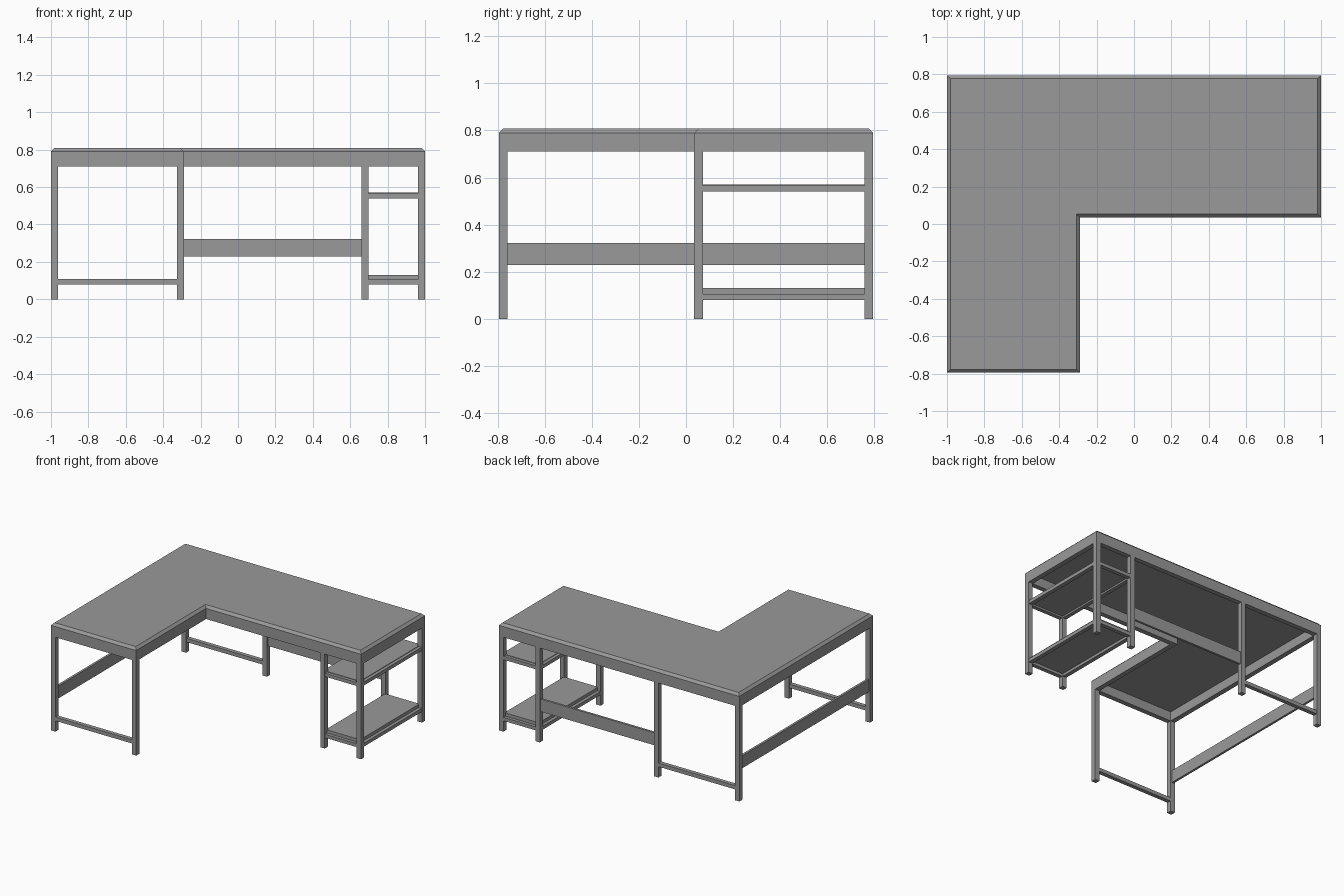
import bpy
import bmesh

cube = bpy.data.objects.get("Cube")
if cube:
    bpy.data.objects.remove(cube, do_unlink=True)

# Single flat grey
grey = bpy.data.materials.new("grey")
grey.use_nodes = True
COLOR = (0.32, 0.32, 0.32, 1)
grey.diffuse_color = COLOR
grey.node_tree.nodes["Principled BSDF"].inputs["Base Color"].default_value = COLOR

X, Y = 1.0, 0.795          # outer half sizes
XI, YI = -0.29, 0.035      # inner corner of the L
LEG = 0.037
APRON_Z, EDGE_Z, TOP_Z = 0.71, 0.79, 0.808


def finish(name, bm):
    bmesh.ops.recalc_face_normals(bm, faces=bm.faces)
    mesh = bpy.data.meshes.new(name)
    bm.to_mesh(mesh)
    bm.free()
    mesh.materials.append(grey)
    obj = bpy.data.objects.new(name, mesh)
    bpy.context.collection.objects.link(obj)
    return obj


def box(name, x0, x1, y0, y1, z0, z1):
    bm = bmesh.new()
    bmesh.ops.create_cube(bm, size=1)
    for v in bm.verts:
        v.co.x = x1 if v.co.x > 0 else x0
        v.co.y = y1 if v.co.y > 0 else y0
        v.co.z = z1 if v.co.z > 0 else z0
    return finish(name, bm)


def outline(d, z):
    """L-shaped outline pulled inward by d."""
    return [(-X + d, -Y + d, z), (XI - d, -Y + d, z), (XI - d, YI + d, z),
            (X - d, YI + d, z), (X - d, Y - d, z), (-X + d, Y - d, z)]


def bridge(bm, a, b):
    for i in range(len(a)):
        j = (i + 1) % len(a)
        bm.faces.new((a[i], a[j], b[j], b[i]))


# L-shaped top with apron frame below and a chamfered upper edge
bm = bmesh.new()
levels = [(LEG, EDGE_Z - 0.01), (LEG, APRON_Z), (0, APRON_Z), (0, EDGE_Z), (0.018, TOP_Z)]
loops = [[bm.verts.new(p) for p in outline(d, z)] for d, z in levels]
for lower, upper in zip(loops, loops[1:]):
    bridge(bm, lower, upper)
bm.faces.new(loops[0])
bm.faces.new(loops[-1])
finish("desk_top", bm)

# Legs: x and y are the low corners
SX = 0.66                                  # inner side of the shelf unit
leg_spots = {
    "arm_front_outer_leg": (-X, -Y), "arm_front_inner_leg": (XI - LEG, -Y),
    "back_corner_leg": (-X, Y - LEG), "back_middle_leg": (XI - LEG, Y - LEG),
    "shelf_back_inner_leg": (SX, Y - LEG), "shelf_back_outer_leg": (X - LEG, Y - LEG),
    "shelf_front_inner_leg": (SX, YI), "shelf_front_outer_leg": (X - LEG, YI),
}
for name, (x, y) in leg_spots.items():
    box(name, x, x + LEG, y, y + LEG, 0, APRON_Z)

# Low foot rails between the arm leg pairs
for name, y in (("front_foot_rail", -Y), ("back_foot_rail", Y - LEG)):
    box(name, -X + LEG, XI - LEG, y + 0.003, y + LEG - 0.003, 0.08, 0.108)

# Wide stretcher boards along the back and the right side
box("back_stretcher", XI, SX, Y - 0.027, Y - 0.01, 0.228, 0.322)
box("side_stretcher", -X + 0.01, -X + 0.027, -Y + LEG, Y - LEG, 0.228, 0.322)

# Shelf unit: a rail frame with a panel at each level
x0, x1, y0, y1 = SX + LEG, X - LEG, YI + LEG, Y - LEG
for level, z, panel_z0, panel_z1 in (("lower", 0.08, 0.1, 0.13), ("upper", 0.54, 0.553, 0.57)):
    top = z + 0.026
    box(level + "_shelf_front_rail", x0, x1, YI + 0.003, y0 - 0.003, z, top)
    box(level + "_shelf_back_rail", x0, x1, y1 + 0.003, Y - 0.003, z, top)
    box(level + "_shelf_inner_rail", SX + 0.003, x0 - 0.003, y0, y1, z, top)
    box(level + "_shelf_outer_rail", x1 + 0.003, X - 0.003, y0, y1, z, top)
    box(level + "_shelf_panel", x0 - 0.01, x1 + 0.01, y0 - 0.01, y1 + 0.01, panel_z0, panel_z1)
